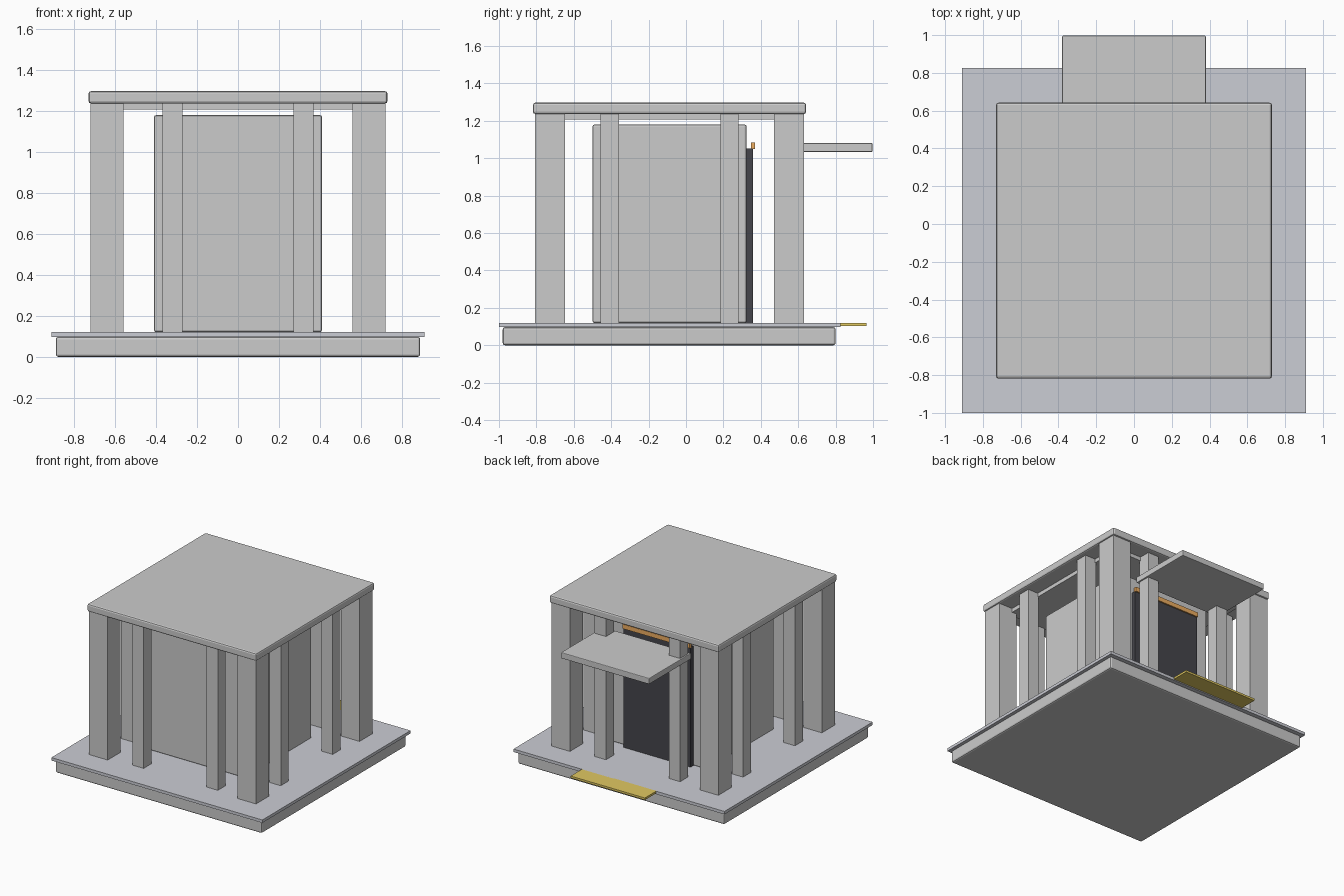
import bpy

if "Cube" in bpy.data.objects:
    bpy.data.objects.remove(bpy.data.objects["Cube"])

CY = -0.088  # y centre of the building


def material(name, rgb):
    m = bpy.data.materials.new(name)
    m.diffuse_color = (*rgb, 1)
    m.use_nodes = True
    m.node_tree.nodes["Principled BSDF"].inputs["Base Color"].default_value = m.diffuse_color
    return m


def box(name, x, y, z, bevel=0, mat=None):
    """Box from (min, max) ranges on each axis, optionally with rounded edges."""
    bpy.ops.mesh.primitive_cube_add(size=1, location=[sum(r) / 2 for r in (x, y, z)])
    ob = bpy.context.object
    ob.name = name
    ob.scale = [r[1] - r[0] for r in (x, y, z)]
    bpy.ops.object.transform_apply(location=False, rotation=False, scale=True)
    if bevel:
        mod = ob.modifiers.new("Bevel", 'BEVEL')
        mod.width = bevel
        mod.segments = 2
    if mat:
        ob.data.materials.append(mat)
    return ob


def column(name, x, y, w):
    box(name, (x - w / 2, x + w / 2), (y - w / 2, y + w / 2), (0.12, 1.24))


paving = material("paving", (0.60, 0.61, 0.66))
dark = material("dark_door", (0.06, 0.06, 0.07))
orange = material("orange_light", (0.85, 0.42, 0.12))
yellow = material("yellow_mat", (0.75, 0.58, 0.12))

# Stepped floor
box("base", (-0.89, 0.89), (-0.98, 0.80), (0, 0.097), 0.012)
box("floor_slab", (-0.91, 0.91), (-1.0, 0.826), (0.097, 0.12), 0, paving)

# Inner room
box("inner_room", (-0.41, 0.41), (-0.50, 0.324), (0.12, 1.18), 0.01)

# Roof and ceiling panel
box("roof", (-0.73, 0.73), (CY - 0.73, CY + 0.73), (1.237, 1.297), 0.012)
box("ceiling_panel", (-0.60, 0.60), (CY - 0.60, CY + 0.60), (1.207, 1.24))

# Corner columns, with two slim columns between them on every side
for sx in (-1, 1):
    for sy in (-1, 1):
        column("corner_column", sx * 0.64, CY + sy * 0.638, 0.16)
        column("end_slim_column", sx * 0.32, CY + sy * 0.638, 0.097)
        column("side_slim_column", sx * 0.64, CY + sy * 0.32, 0.097)

# Entrance on the back side
box("door", (-0.29, 0.29), (0.31, 0.357), (0.12, 1.053), 0, dark)
box("door_light", (-0.29, 0.29), (0.347, 0.368), (1.05, 1.085), 0, orange)
box("canopy", (-0.38, 0.38), (0.48, 0.997), (1.034, 1.081), 0.005)
box("entrance_mat", (-0.32, 0.32), (0.82, 0.964), (0.104, 0.12), 0, yellow)
